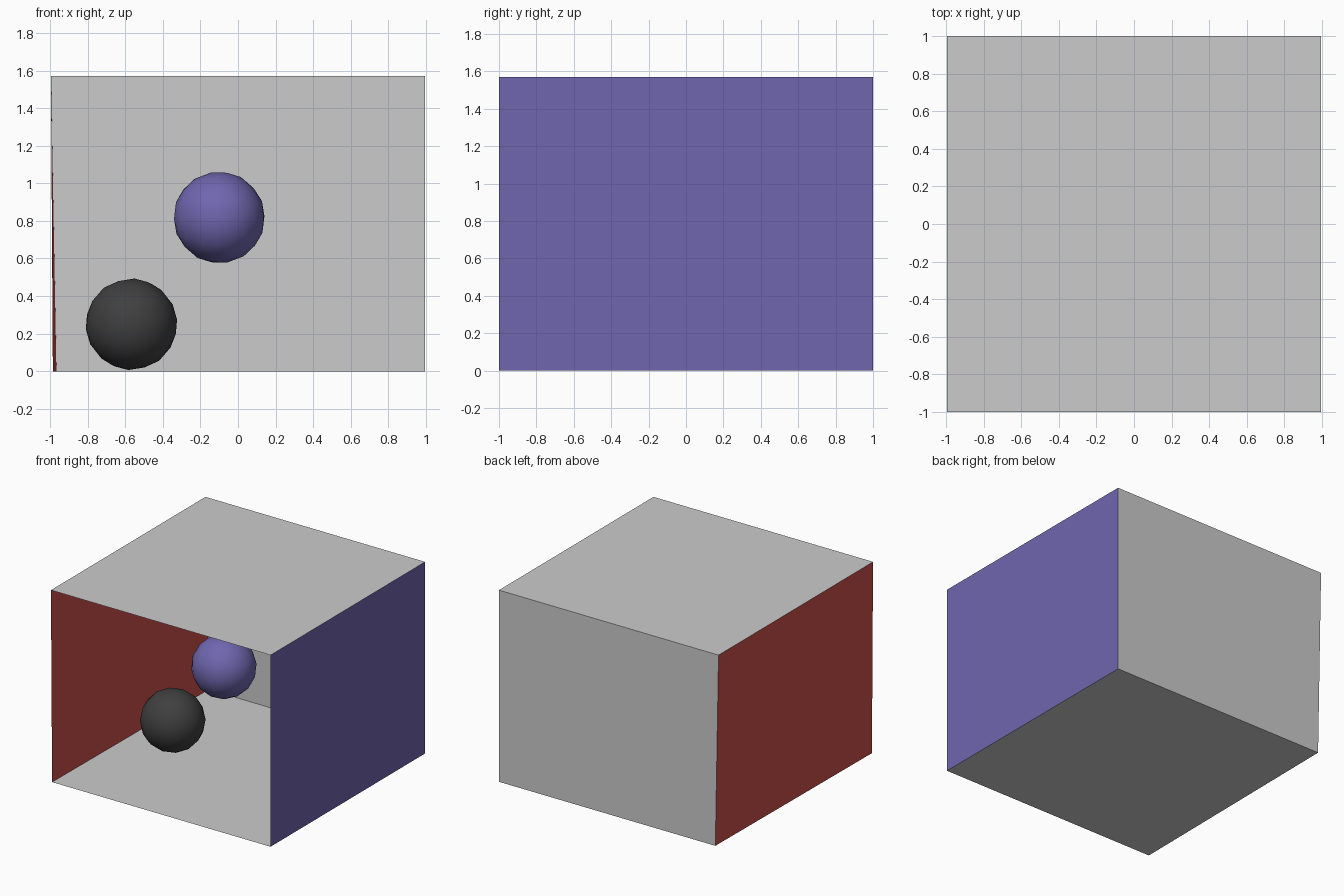
import bpy, bmesh
from mathutils import Vector, Euler

if "Cube" in bpy.data.objects:
    bpy.data.objects.remove(bpy.data.objects["Cube"])

H = 1.57          # room height
X = 0.995         # half width at the ceiling


def paint(obj, color):
    if color:
        mat = bpy.data.materials.new(obj.name + "_colour")
        mat.diffuse_color = (*color, 1)
        mat.use_nodes = True
        mat.node_tree.nodes["Principled BSDF"].inputs["Base Color"].default_value = mat.diffuse_color
        obj.data.materials.append(mat)


def finish(name, bm, color):
    mesh = bpy.data.meshes.new(name)
    bm.to_mesh(mesh)
    bm.free()
    obj = bpy.data.objects.new(name, mesh)
    bpy.context.collection.objects.link(obj)
    paint(obj, color)
    return obj


def panel(name, corners, color=None):
    bm = bmesh.new()
    bm.faces.new([bm.verts.new(c) for c in corners])
    return finish(name, bm, color)


def ball(name, center, radius, turn, color):
    # icosahedron with each edge cut in three, pushed out to a sphere
    bm = bmesh.new()
    bmesh.ops.create_icosphere(bm, subdivisions=1, radius=1)
    bmesh.ops.subdivide_edges(bm, edges=bm.edges[:], cuts=2, use_grid_fill=True)
    rot = Euler(turn).to_matrix()
    for v in bm.verts:
        v.co = rot @ (v.co.normalized() * radius)
    bmesh.ops.triangulate(bm, faces=bm.faces[:])
    for f in bm.faces:
        f.smooth = True
    obj = finish(name, bm, color)
    obj.location = Vector(center)
    return obj


RED, BLUE, BLACK = (0.6, 0.08, 0.07), (0.161, 0.133, 0.427), (0.05, 0.05, 0.05)

# Room corners: the left wall leans slightly, so its foot is set in
floor_fl, floor_bl = (-0.985, -1, 0), (-0.966, 1, 0)
floor_fr, floor_br = (X, -1, 0), (X, 1, 0)
top_fl, top_bl, top_fr, top_br = (-X, -1, H), (-X, 1, H), (X, -1, H), (X, 1, H)

# Open-fronted room
panel("floor", [floor_fl, floor_fr, floor_br, floor_bl])
panel("ceiling", [top_fl, top_bl, top_br, top_fr])
panel("back_wall", [floor_bl, floor_br, top_br, top_bl])
panel("right_wall", [floor_br, floor_fr, top_fr, top_br], BLUE)
panel("left_wall", [floor_fl, floor_bl, top_bl, top_fl], RED)

# Thin lamp panel just under the ceiling
z = H - 0.01
panel("ceiling_lamp", [(-0.23, -0.18, z), (-0.23, 0.19, z), (0.24, 0.19, z), (0.24, -0.18, z)])

# Two floating balls
ball("black_ball", (-0.567, -0.035, 0.25), 0.244, (0.2, 0.35, 0.1), BLACK)
ball("blue_ball", (-0.10, -0.04, 0.818), 0.244, (0.2, 0.1, 0.4), BLUE)
